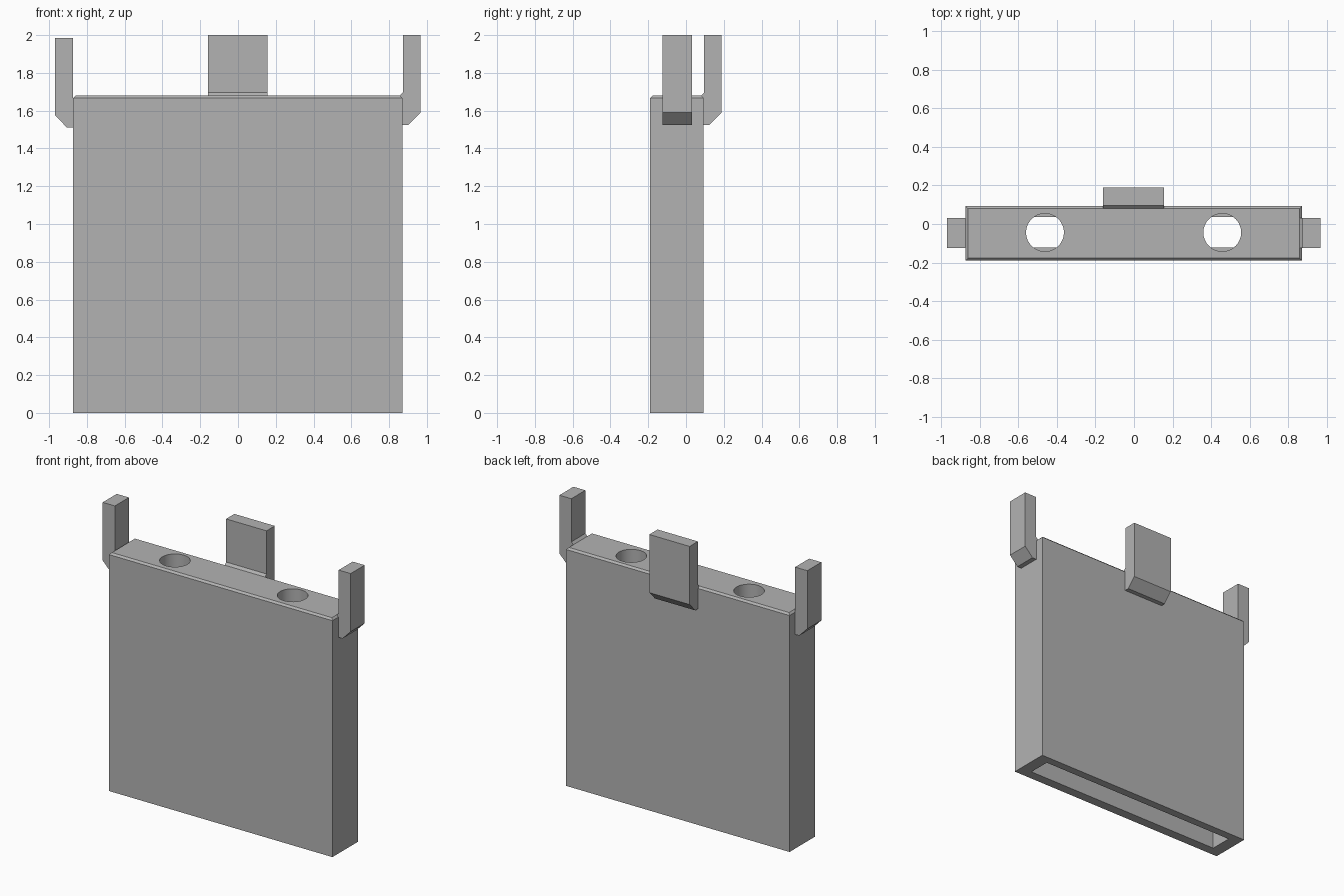
import bpy, bmesh
from mathutils import Vector

cube = bpy.data.objects.get("Cube")
if cube:
    bpy.data.objects.remove(cube, do_unlink=True)

grey = bpy.data.materials.new("plain grey")
grey.use_nodes = True
colour = (0.45, 0.45, 0.45, 1)
grey.diffuse_color = colour
grey.node_tree.nodes["Principled BSDF"].inputs["Base Color"].default_value = colour


def make_object(name, bm):
    bmesh.ops.recalc_face_normals(bm, faces=bm.faces)
    mesh = bpy.data.meshes.new(name)
    bm.to_mesh(mesh)
    bm.free()
    obj = bpy.data.objects.new(name, mesh)
    bpy.context.collection.objects.link(obj)
    mesh.materials.append(grey)
    return obj


def box(name, low, high, chamfer=0):
    low, high = Vector(low), Vector(high)
    bm = bmesh.new()
    bmesh.ops.create_cube(bm, size=1)
    for v in bm.verts:
        v.co = (low + high) / 2 + v.co * (high - low)
    if chamfer:  # top rim only
        rim = [e for e in bm.edges if all(v.co.z > high.z - 0.001 for v in e.verts)]
        bmesh.ops.bevel(bm, geom=rim, offset=chamfer, segments=1, affect='EDGES')
    return make_object(name, bm)


def prism(name, profile, place, start, end):
    """Sweep an (outward, z) profile from start to end along the other axis."""
    bm = bmesh.new()
    face = bm.faces.new([bm.verts.new(place(u, start, z)) for u, z in profile])
    swept = bmesh.ops.extrude_face_region(bm, geom=[face])["geom"]
    shift = Vector(place(0, end, 0)) - Vector(place(0, start, 0))
    bmesh.ops.translate(bm, vec=shift, verts=[g for g in swept if isinstance(g, bmesh.types.BMVert)])
    return make_object(name, bm)


def cut(target, cutter):
    cutter.hide_render = True
    mod = target.modifiers.new("cut", 'BOOLEAN')
    mod.operation, mod.solver, mod.object = 'DIFFERENCE', 'EXACT', cutter
    bpy.context.view_layer.objects.active = target
    bpy.ops.object.modifier_apply(modifier=mod.name)
    bpy.data.objects.remove(cutter, do_unlink=True)


# Hollow case, open underneath, with two round holes in its top
TOP, CEILING = 1.68, 1.58
case = box("case", (-0.873, -0.19, 0), (0.87, 0.093, TOP), chamfer=0.013)
cut(case, box("cavity_cutter", (-0.787, -0.122, -0.1), (0.784, 0.036, CEILING)))
for x in (-0.461, 0.457):
    bottom = CEILING - 0.004
    bpy.ops.mesh.primitive_cylinder_add(vertices=48, radius=0.098, depth=0.3,
                                        location=(x, -0.044, bottom + 0.15))
    cut(case, bpy.context.object)

bpy.ops.object.select_all(action='DESELECT')
case.select_set(True)
bpy.context.view_layer.objects.active = case
bpy.ops.object.shade_smooth_by_angle(angle=0.5)


# Upright clips: chamfered foot, small foot-to-case fillet on two of them
def clip_profile(inner, outer, foot, top, fillet):
    points = [(inner, foot), (outer - 0.063, foot), (outer, foot + 0.065), (outer, top)]
    if fillet:
        return points + [(inner + 0.003, top), (inner + 0.003, TOP + 0.016),
                         (inner - 0.013, TOP), (inner, TOP - 0.013)]
    return points + [(inner, top)]


prism("left_clip", clip_profile(0.87, 0.966, 1.525, 2.0, True),
      lambda u, t, z: (u, t, z), -0.125, 0.031)
prism("right_clip", clip_profile(0.873, 0.968, 1.51, 1.985, False),
      lambda u, t, z: (-u, t, z), -0.125, 0.031)
prism("back_clip", clip_profile(0.093, 0.188, 1.525, 2.0, True),
      lambda u, t, z: (t, u, z), -0.16, 0.155)
